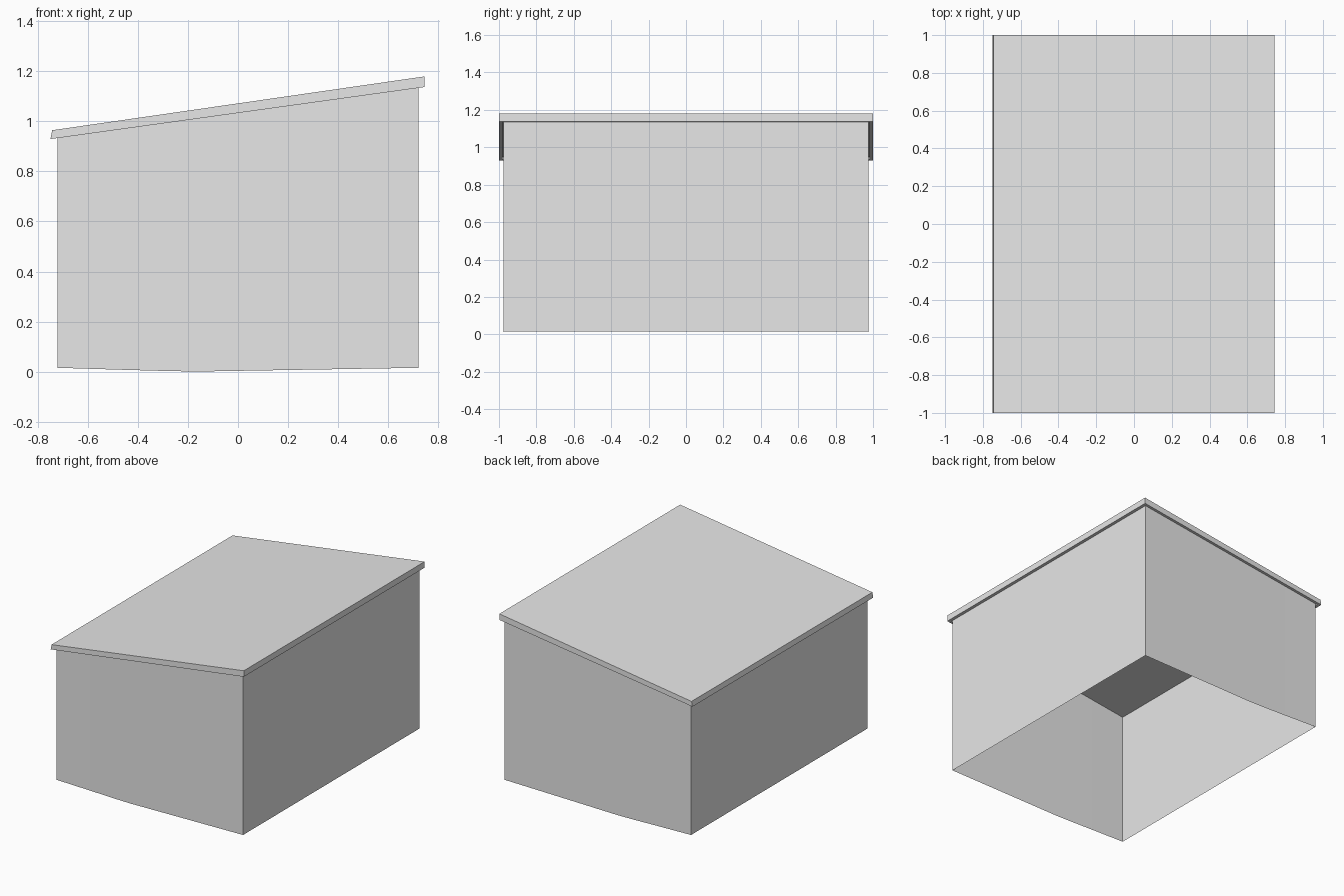
import bpy
import bmesh

cube = bpy.data.objects.get("Cube")
if cube:
    bpy.data.objects.remove(cube, do_unlink=True)

grey = bpy.data.materials.new("plain grey")
grey.use_nodes = True
colour = (0.8, 0.8, 0.8, 1)
grey.diffuse_color = colour
grey.node_tree.nodes["Principled BSDF"].inputs["Base Color"].default_value = colour


def add_object(name, bm):
    mesh = bpy.data.meshes.new(name)
    bm.to_mesh(mesh)
    bm.free()
    mesh.materials.append(grey)
    obj = bpy.data.objects.new(name, mesh)
    bpy.context.collection.objects.link(obj)
    return obj


def underside(x):
    """Height of the sloping underside of the roof."""
    return 1.034 + 0.139 * x


# Thin walls: an open loop of panels with a slightly sagging foot on the end walls
foot = [(-0.722, 0.975, 0.015), (-0.46, 0.972, 0.007), (-0.28, 0.972, 0.002),
        (-0.16, 0.972, 0.0), (0.722, 0.975, 0.015)]
loop = [(x, -y, z) for x, y, z in foot] + foot[::-1]
bm = bmesh.new()
low = [bm.verts.new(p) for p in loop]
high = [bm.verts.new((x, 0.975 if y > 0 else -0.975, underside(x) + 0.015))
        for x, y, z in loop]
for i in range(len(loop)):
    j = (i + 1) % len(loop)
    bm.faces.new((low[i], low[j], high[j], high[i]))
add_object("walls", bm)

# Sloping roof slab, extruded front to back from its end profile
profile = [(-0.75, underside(-0.75)), (0.745, underside(0.745)),
           (0.745, 1.18), (-0.743, 0.965)]
bm = bmesh.new()
end = bm.faces.new([bm.verts.new((x, -1, z)) for x, z in profile])
grown = bmesh.ops.extrude_face_region(bm, geom=[end])["geom"]
bmesh.ops.translate(bm, vec=(0, 2, 0),
                    verts=[v for v in grown if isinstance(v, bmesh.types.BMVert)])
bmesh.ops.recalc_face_normals(bm, faces=bm.faces)

# Shallow ceiling recess inside the walls
bottom = min(bm.faces, key=lambda f: f.normal.z)
bmesh.ops.inset_region(bm, faces=[bottom], thickness=0.027)
ceiling = bmesh.ops.extrude_discrete_faces(bm, faces=[bottom])["faces"]
rim = list(bottom.verts) if bottom.is_valid else []
bmesh.ops.translate(bm, vec=(0, 0, 0.015), verts=ceiling[0].verts)
bmesh.ops.remove_doubles(bm, verts=bm.verts, dist=0.0001)
bmesh.ops.recalc_face_normals(bm, faces=bm.faces)
add_object("roof", bm)
